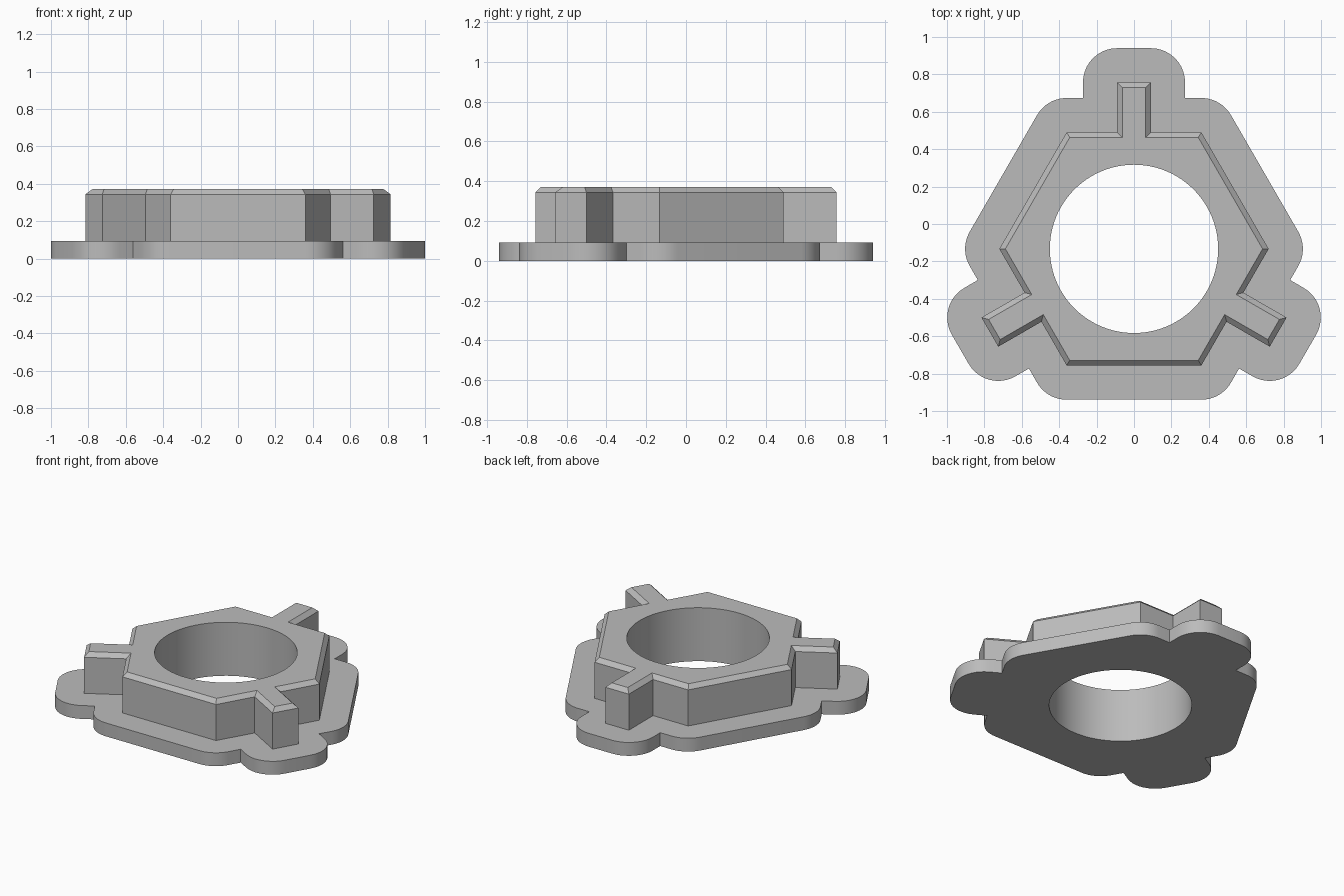
import bpy
import bmesh
from math import cos, sin, pi, radians, sqrt
from mathutils import Vector

cube = bpy.data.objects.get("Cube")
if cube:
    bpy.data.objects.remove(cube, do_unlink=True)

CENTRE = Vector((0, -0.133))
HEX_RADIUS = 0.72
ARM_HALF_WIDTH = 0.09
ARM_REACH = 0.89
HOLE_RADIUS = 0.45
FLANGE_MARGIN = 0.183
CHAMFER = 0.028
FLANGE_TOP = 0.093
BODY_TOP = 0.372


def hub_outline():
    """Hexagon with an arm on every second flat, anticlockwise."""
    flat = HEX_RADIUS * sqrt(3) / 2
    side = HEX_RADIUS / 2
    w = ARM_HALF_WIDTH
    sector = [(flat, -side), (flat, -w), (ARM_REACH, -w),
              (ARM_REACH, w), (flat, w), (flat, side)]
    points = []
    for angle in (90, 210, 330):
        out = Vector((cos(radians(angle)), sin(radians(angle))))
        along = Vector((-out.y, out.x))
        points += [CENTRE + out * u + along * t for u, t in sector]
    return points


def offset(points, distance, steps=10):
    """Grow with rounded outer corners, or shrink with mitred ones."""
    result = []
    for i, p in enumerate(points):
        a = (p - points[i - 1]).normalized()
        b = (points[(i + 1) % len(points)] - p).normalized()
        na, nb = Vector((a.y, -a.x)), Vector((b.y, -b.x))
        turn = a.x * b.y - a.y * b.x
        if turn > 0 and distance > 0:
            for k in range(steps + 1):
                n = na.slerp(nb, k / steps)
                result.append(p + n * distance)
        else:
            result.append(p + (na + nb) * distance / (1 + na.dot(nb)))
    return result


def ring(bm, points, z):
    verts = [bm.verts.new((p.x, p.y, z)) for p in points]
    edges = [bm.edges.new((v, verts[i - 1])) for i, v in enumerate(verts)]
    return verts, edges


def wall(bm, low, high):
    a, b = low[0], high[0]
    for i in range(len(a)):
        bm.faces.new((a[i - 1], a[i], b[i], b[i - 1]))


def cap(bm, outer, inner):
    bmesh.ops.triangle_fill(bm, use_beauty=True, edges=outer[1] + inner[1])


hub = hub_outline()
flange = offset(hub, FLANGE_MARGIN)
hole = [CENTRE + HOLE_RADIUS * Vector((cos(2 * pi * i / 96), sin(2 * pi * i / 96)))
        for i in range(96)]

bm = bmesh.new()
# Flange plate
flange_low = ring(bm, flange, 0)
flange_high = ring(bm, flange, FLANGE_TOP)
wall(bm, flange_low, flange_high)
# Raised hub with chamfered rim
hub_low = ring(bm, hub, FLANGE_TOP)
hub_high = ring(bm, hub, BODY_TOP - CHAMFER)
hub_rim = ring(bm, offset(hub, -CHAMFER), BODY_TOP)
wall(bm, hub_low, hub_high)
wall(bm, hub_high, hub_rim)
# Through hole
hole_low = ring(bm, hole, 0)
hole_high = ring(bm, hole, BODY_TOP)
wall(bm, hole_low, hole_high)
# Flat faces
cap(bm, flange_low, hole_low)
cap(bm, flange_high, hub_low)
cap(bm, hub_rim, hole_high)
bmesh.ops.recalc_face_normals(bm, faces=bm.faces[:])

mesh = bpy.data.meshes.new("flanged_collar")
bm.to_mesh(mesh)
bm.free()
collar = bpy.data.objects.new("flanged_collar", mesh)
bpy.context.collection.objects.link(collar)

# Plain grey
grey = bpy.data.materials.new("grey")
grey.use_nodes = True
colour = (0.5, 0.5, 0.5, 1)
grey.diffuse_color = colour
grey.node_tree.nodes["Principled BSDF"].inputs["Base Color"].default_value = colour
mesh.materials.append(grey)

bpy.ops.object.select_all(action='DESELECT')
collar.select_set(True)
bpy.context.view_layer.objects.active = collar
bpy.ops.object.shade_smooth_by_angle(angle=radians(30))
